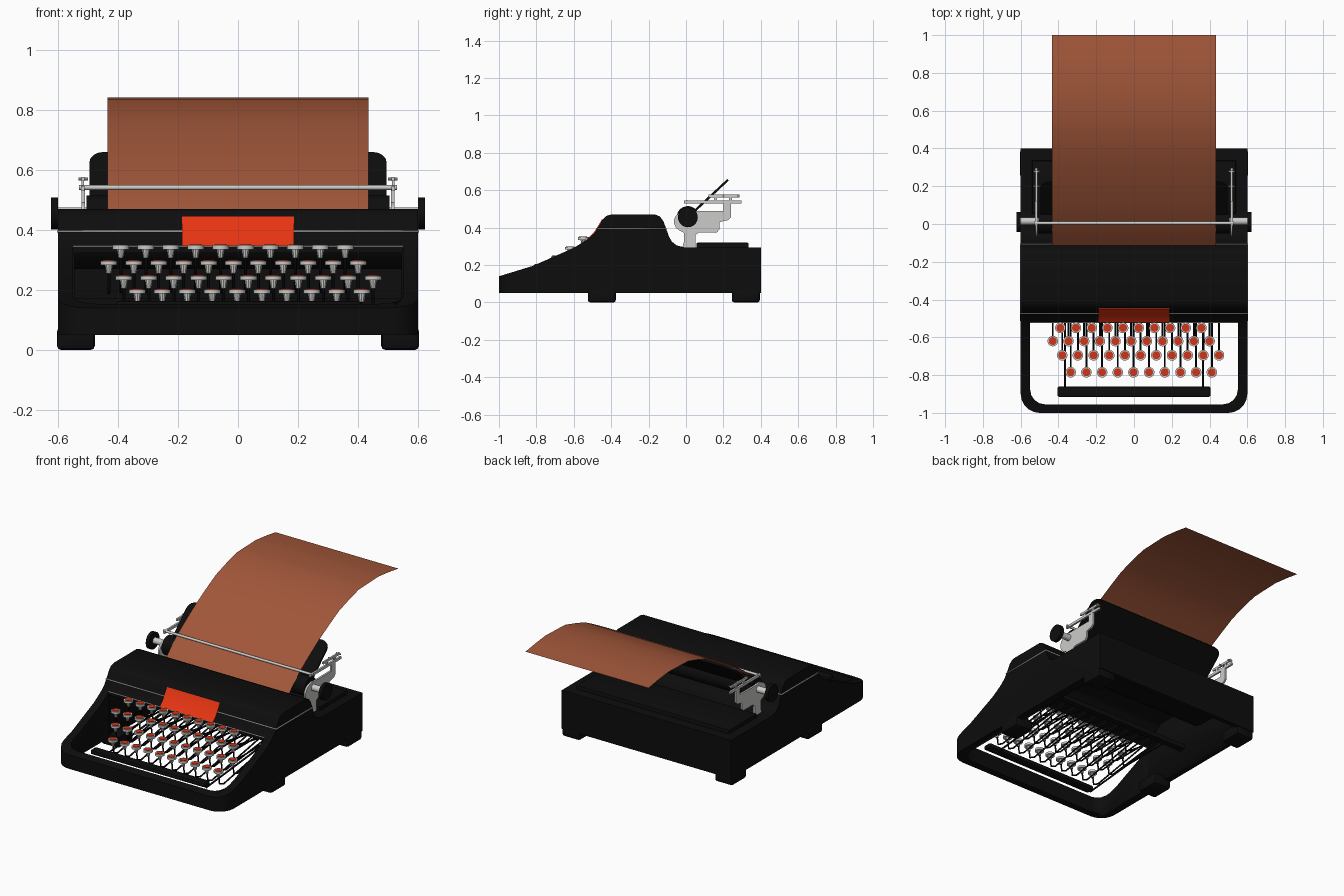
import bpy, bmesh, math
from mathutils import Matrix, Vector

if "Cube" in bpy.data.objects:
    bpy.data.objects.remove(bpy.data.objects["Cube"])


def material(name, rgb):
    m = bpy.data.materials.new(name)
    m.use_nodes = True
    m.diffuse_color = (*rgb, 1)
    m.node_tree.nodes["Principled BSDF"].inputs["Base Color"].default_value = (*rgb, 1)
    return m


BLACK = material("black enamel", (0.004, 0.004, 0.004))
SILVER = material("silver metal", (0.6, 0.6, 0.59))
RED = material("red plate", (0.8, 0.035, 0.006))
KEY_RED = material("key red", (0.62, 0.035, 0.01))
PAPER = material("brown paper", (0.36, 0.095, 0.042))


def finish(name, bm, mat, smooth=True):
    bmesh.ops.recalc_face_normals(bm, faces=bm.faces)
    mesh = bpy.data.meshes.new(name)
    bm.to_mesh(mesh)
    bm.free()
    mesh.materials.append(mat)
    ob = bpy.data.objects.new(name, mesh)
    bpy.context.collection.objects.link(ob)
    if smooth:
        activate(ob)
        bpy.ops.object.shade_smooth_by_angle(angle=math.radians(35))
    return ob


def activate(ob):
    bpy.ops.object.select_all(action='DESELECT')
    ob.select_set(True)
    bpy.context.view_layer.objects.active = ob


def round_edges(bm, rule, width, segments=5):
    edges = [e for e in bm.edges if rule(*(v.co for v in e.verts))]
    bmesh.ops.bevel(bm, geom=edges, offset=width, segments=segments,
                    profile=0.5, affect='EDGES')


def prism(name, profile, x0, x1, mat, rule=None, width=0.0):
    """Side profile in (y, z), extruded across x."""
    bm = bmesh.new()
    face = bm.faces.new([bm.verts.new((x0, y, z)) for y, z in profile])
    ext = bmesh.ops.extrude_face_region(bm, geom=[face])
    for v in ext["geom"]:
        if isinstance(v, bmesh.types.BMVert):
            v.co.x = x1
    bmesh.ops.recalc_face_normals(bm, faces=bm.faces)
    if rule:
        round_edges(bm, rule, width)
    return finish(name, bm, mat)


def box(name, low, high, mat, rule=None, width=0.0, segments=4):
    bm = bmesh.new()
    lo, hi = Vector(low), Vector(high)
    bmesh.ops.create_cube(bm, size=1, matrix=Matrix.Translation((lo + hi) / 2)
                          @ Matrix.Diagonal((*(hi - lo), 1)))
    if rule:
        round_edges(bm, rule, width, segments)
    return finish(name, bm, mat)


def rod(name, x0, x1, y, z, radius, mat, sides=28):
    bm = bmesh.new()
    bmesh.ops.create_cone(bm, cap_ends=True, segments=sides, radius1=radius, radius2=radius,
                          depth=abs(x1 - x0), matrix=Matrix.Translation(((x0 + x1) / 2, y, z))
                          @ Matrix.Rotation(math.pi / 2, 4, 'Y'))
    return finish(name, bm, mat)


def wires(name, paths, radius, mat, cyclic=False):
    cu = bpy.data.curves.new(name, 'CURVE')
    cu.dimensions = '3D'
    cu.bevel_depth = radius
    cu.bevel_resolution = 1
    cu.use_fill_caps = True
    cu.materials.append(mat)
    for path in paths:
        s = cu.splines.new('POLY')
        s.points.add(len(path) - 1)
        s.use_cyclic_u = cyclic
        for p, co in zip(s.points, path):
            p.co = (*co, 1)
    ob = bpy.data.objects.new(name, cu)
    bpy.context.collection.objects.link(ob)
    return ob


def upright(a, b):
    return abs(a.x - b.x) < 1e-4 and abs(a.y - b.y) < 1e-4


# Body shell: side profile, rounded front corners, hollowed from below
shell = [(-1, .05), (-1, .14), (-.82, .195), (-.6, .292), (-.53, .335), (-.49, .37),
         (-.46, .417), (-.445, .445), (-.425, .463), (-.40, .47), (-.165, .47),
         (-.14, .46), (-.12, .433), (-.09, .35), (-.075, .325), (-.05, .305),
         (-.01, .295), (.4, .295), (.4, .05)]
body = prism("body_shell", shell, -.6, .6, BLACK,
             lambda a, b: upright(a, b) and a.y < -.99, .1)
hollow = [(-.56, -.1), (-.56, .295), (-.49, .345), (-.43, .42), (-.40, .44), (-.17, .44),
          (-.15, .42), (-.12, .335), (-.08, .285), (-.03, .27), (.37, .27), (.37, -.1)]
cutters = [prism("hollow_cutter", hollow, -.545, .545, BLACK),
           box("key_well_cutter", (-.55, -.955, -.1), (.55, -.52, .7), BLACK,
               lambda a, b: upright(a, b) and a.y < -.9, .08)]
for cutter in cutters:
    cutter.hide_render = True
    activate(body)
    mod = body.modifiers.new("cut", 'BOOLEAN')
    mod.operation = 'DIFFERENCE'
    mod.solver = 'EXACT'
    mod.object = cutter
    bpy.ops.object.modifier_apply(modifier=mod.name)
    bpy.data.objects.remove(cutter)
box("rear_cover", (-.54, .055, .29), (.54, .335, .32), BLACK,
    lambda a, b: a.z > .31 and b.z > .31, .008, 2)

# Feet
for sx in (-1, 1):
    for place, y in (("front", -.45), ("rear", .32)):
        x = sx * .54
        box(f"{place}_foot", (x - .063, y - .075, 0), (x + .063, y + .075, .075), BLACK,
            lambda a, b: True, .014, 2)

# Trim lines around the hood and the name-free front plate
wires("hood_trim", [[(-.601, -.474, .395), (.601, -.474, .395),
                     (.601, -.106, .395), (-.601, -.106, .395)]], .004, SILVER, True)
wires("lower_trim", [[(-.55, -.52, .345), (.55, -.52, .345)]], .003, SILVER)
prism("front_plate", [(-.522, .347), (-.494, .372), (-.464, .419), (-.449, .445),
                      (-.444, .442), (-.457, .414), (-.487, .367), (-.515, .342)],
      -.187, .187, RED)

# Keys: silver cups with red tops, on bent levers
PITCH = .083
key_rows = [(-.39, 10, -.55, .342), (-.43, 11, -.62, .29),
            (-.38, 11, -.695, .24), (-.335, 10, -.785, .195)]
cups, tops, levers = bmesh.new(), bmesh.new(), []
for start, count, y, z in key_rows:
    for i in range(count):
        x = start + i * PITCH
        for bm, r, height, lift in ((cups, .028, .014, 0), (tops, .021, .004, .008)):
            bmesh.ops.create_cone(bm, cap_ends=True, segments=18, radius1=r, radius2=r,
                                  depth=height, matrix=Matrix.Translation((x, y, z + lift)))
        bmesh.ops.create_cone(cups, cap_ends=True, segments=10, radius1=.009, radius2=.014,
                              depth=.03, matrix=Matrix.Translation((x, y, z - .02)))
        levers.append([(x, y, z - .02), (x, y + .01, z - .085),
                       (x, y + .05, z - .1), (x, -.2, .19)])
finish("key_cups", cups, SILVER)
finish("key_tops", tops, KEY_RED)
wires("key_levers", levers, .005, BLACK)
box("lever_comb", (-.545, -.22, .17), (.545, -.18, .2), BLACK)

# Space bar on two arms
box("space_bar", (-.405, -.915, .135), (.405, -.86, .163), BLACK, lambda a, b: True, .008, 2)
wires("space_bar_arms", [[(s * .365, -.885, .145), (s * .365, -.84, .1), (s * .365, -.2, .16)]
                         for s in (-1, 1)], .006, BLACK)

# Carriage: roller, knobs, end brackets and their rails
AY, AZ = .01, .455
rod("roller", -.505, .505, AY, AZ, .06, BLACK, 40)
disc = [(.01 + .075 * math.cos(a), .432 + .06 * math.sin(a))
        for a in (math.radians(d) for d in range(70, 251, 20))]
bracket = disc + [(-.012, .37), (-.012, .32), (-.02, .295), (.05, .295), (.05, .36), (.07, .375),
                  (.165, .375), (.178, .39), (.18, .43), (.225, .44), (.24, .455),
                  (.24, .54), (.2, .54), (.2, .49)]
for s in (-1, 1):
    prism("end_bracket", bracket, s * .51, s * .522, SILVER)
    rod("knob_shaft", s * .5, s * .605, .015, AZ, .02, SILVER)
    rod("knob", s * .6, s * .623, AY, AZ, .053, BLACK)
    box("lower_rail", (s * .517 - .006, -.01, .53), (s * .517 + .006, .297, .546), SILVER)
    box("upper_rail", (s * .517 - .005, .12, .562), (s * .517 + .005, .285, .576), SILVER)
    for y in (.15, .23):
        box("rail_link", (s * .517 - .004, y, .54), (s * .517 + .004, y + .015, .57), SILVER)
    for y in (.2, .278):
        rod("rail_pin", s * .5, s * .532, y, .569, .005, SILVER, 10)
rod("paper_bail", -.53, .53, .005, .541, .008, SILVER, 14)

# Tilted paper table with rounded upper corners
table = box("paper_table", (-.495, -.006, -.145), (.495, .006, .14), BLACK,
            lambda a, b: a.z > .1 and b.z > .1 and abs(a.x - b.x) < 1e-4, .05)
table.location = (0, .122, .56)
table.rotation_euler.x = -.82

# Curved sheet of paper
bm = bmesh.new()
sheet = [(-.115, .425), (-.06, .48), (0, .533), (.1, .603), (.2, .667), (.3, .722),
         (.4, .774), (.5, .806), (.6, .834), (.7, .838), (.8, .841), (.9, .83), (1, .815)]
pairs = [[bm.verts.new((x, y, z)) for x in (-.435, .435)] for y, z in sheet]
for (a, b), (c, d) in zip(pairs, pairs[1:]):
    bm.faces.new((a, b, d, c))
finish("paper_sheet", bm, PAPER)
